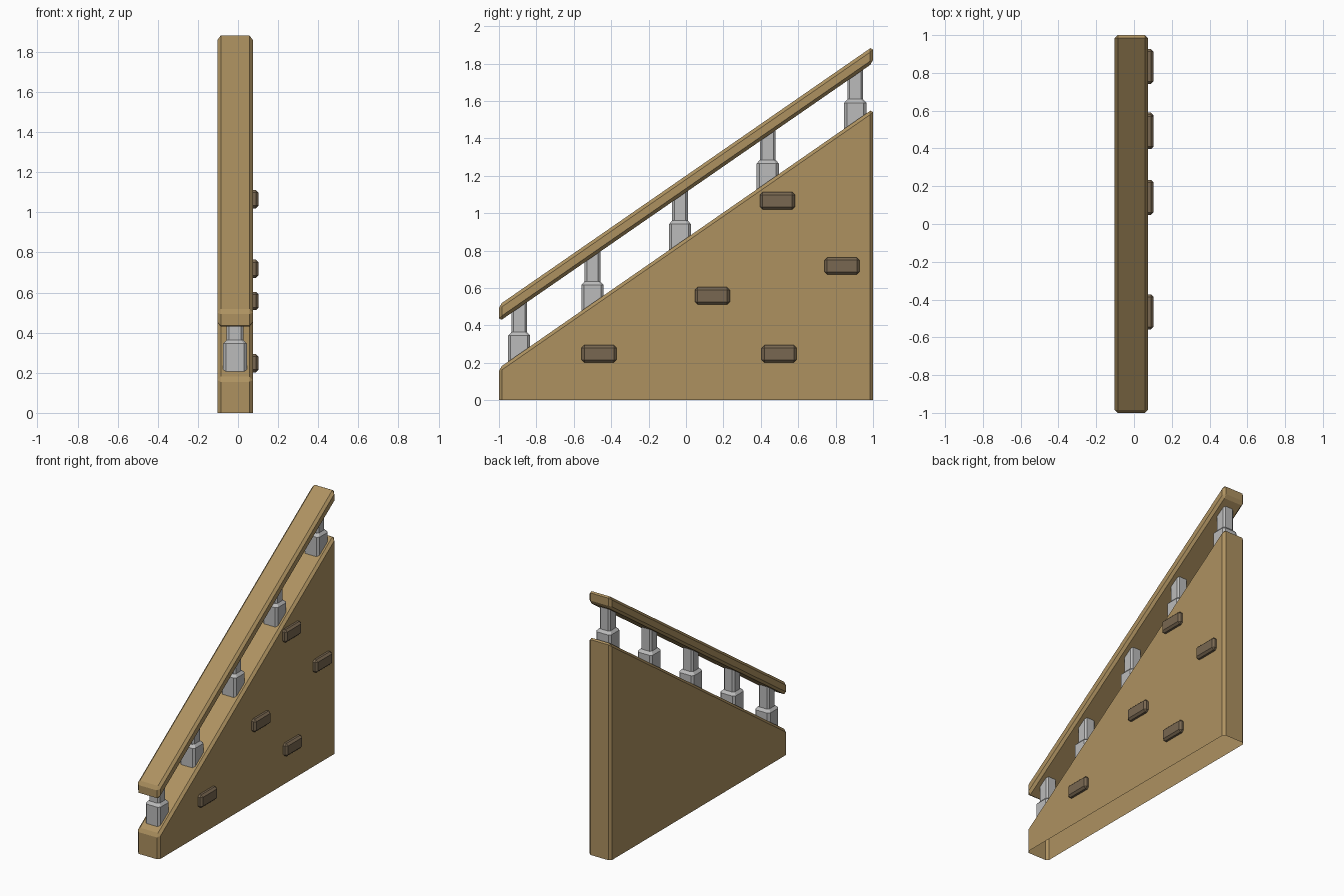
import bpy, bmesh
from mathutils import Vector

cube = bpy.data.objects.get("Cube")
if cube:
    bpy.data.objects.remove(cube, do_unlink=True)

X0, X1 = -0.103, 0.074          # thickness range shared by wall and rail
XC = -0.015
SLOPE = 0.693


def wall_top(y):
    return 0.865 + SLOPE * y


def material(name, rgb):
    m = bpy.data.materials.new(name)
    m.use_nodes = True
    col = (*rgb, 1)
    m.diffuse_color = col
    m.node_tree.nodes["Principled BSDF"].inputs["Base Color"].default_value = col
    return m


WOOD = material("tan_wood", (0.42, 0.285, 0.118))
METAL = material("light_grey", (0.50, 0.50, 0.50))
BRICK = material("dull_brown", (0.19, 0.137, 0.082))


def finish(bm, name, mat):
    bmesh.ops.recalc_face_normals(bm, faces=bm.faces)
    me = bpy.data.meshes.new(name)
    bm.to_mesh(me)
    bm.free()
    me.materials.append(mat)
    ob = bpy.data.objects.new(name, me)
    bpy.context.collection.objects.link(ob)
    return ob


def slab(name, profile, x0, x1, bevel, mat, open_face=None):
    """Extrude a (y, z) profile along x, optionally drop one side, chamfer the edges."""
    bm = bmesh.new()
    f = bm.faces.new([bm.verts.new((x0, y, z)) for y, z in profile])
    ext = bmesh.ops.extrude_face_region(bm, geom=[f])
    moved = [v for v in ext["geom"] if isinstance(v, bmesh.types.BMVert)]
    bmesh.ops.translate(bm, verts=moved, vec=(x1 - x0, 0, 0))
    bmesh.ops.recalc_face_normals(bm, faces=bm.faces)
    if open_face:
        drop = [g for g in bm.faces if g.normal.dot(Vector(open_face)) > 0.9]
        bmesh.ops.delete(bm, geom=drop, context='FACES')
    edges = [e for e in bm.edges if not e.is_boundary]
    bmesh.ops.bevel(bm, geom=edges, offset=bevel, segments=1, profile=0.5,
                    affect='EDGES', clamp_overlap=True)
    return finish(bm, name, mat)


# Sloped side wall, open underneath
slab("side_wall", [(-1, 0), (1, 0), (1, wall_top(1)), (-1, wall_top(-1))],
     X0, X1, 0.017, WOOD, open_face=(0, 0, -1))

# Handrail parallel to the wall top
slab("handrail", [(-1, 0.42), (1, 1.803), (1, 1.892), (-1, 0.509)],
     X0, X1, 0.017, WOOD)


# Posts: chamfered square rings, wide foot and narrow shaft
def post(name, y):
    base = wall_top(y)
    rings = [(-0.07, 0.059, 0.014), (0.098, 0.059, 0.014),
             (0.117, 0.042, 0.012), (0.29, 0.042, 0.012)]
    bm = bmesh.new()
    loops = []
    for dz, h, c in rings:
        k = h - c
        corners = [(h, -k), (h, k), (k, h), (-k, h), (-h, k), (-h, -k), (-k, -h), (k, -h)]
        loops.append([bm.verts.new((XC + a, y + b, base + dz)) for a, b in corners])
    for lo, hi in zip(loops, loops[1:]):
        for i in range(8):
            j = (i + 1) % 8
            bm.faces.new((lo[i], lo[j], hi[j], hi[i]))
    bm.faces.new(loops[0])
    bm.faces.new(loops[-1])
    finish(bm, name, METAL)


for i, y in enumerate((-0.892, -0.5, -0.032, 0.437, 0.905)):
    post(f"post_{i + 1}", y)

# Raised bricks on the left face
for i, (y, z) in enumerate([(-0.465, 0.248), (0.498, 0.248), (0.141, 0.558),
                            (0.834, 0.718), (0.489, 1.066)]):
    a, b = 0.093, 0.046
    slab(f"brick_{i + 1}", [(y - a, z - b), (y + a, z - b), (y + a, z + b), (y - a, z + b)],
         X1 - 0.03, 0.103, 0.014, BRICK)
